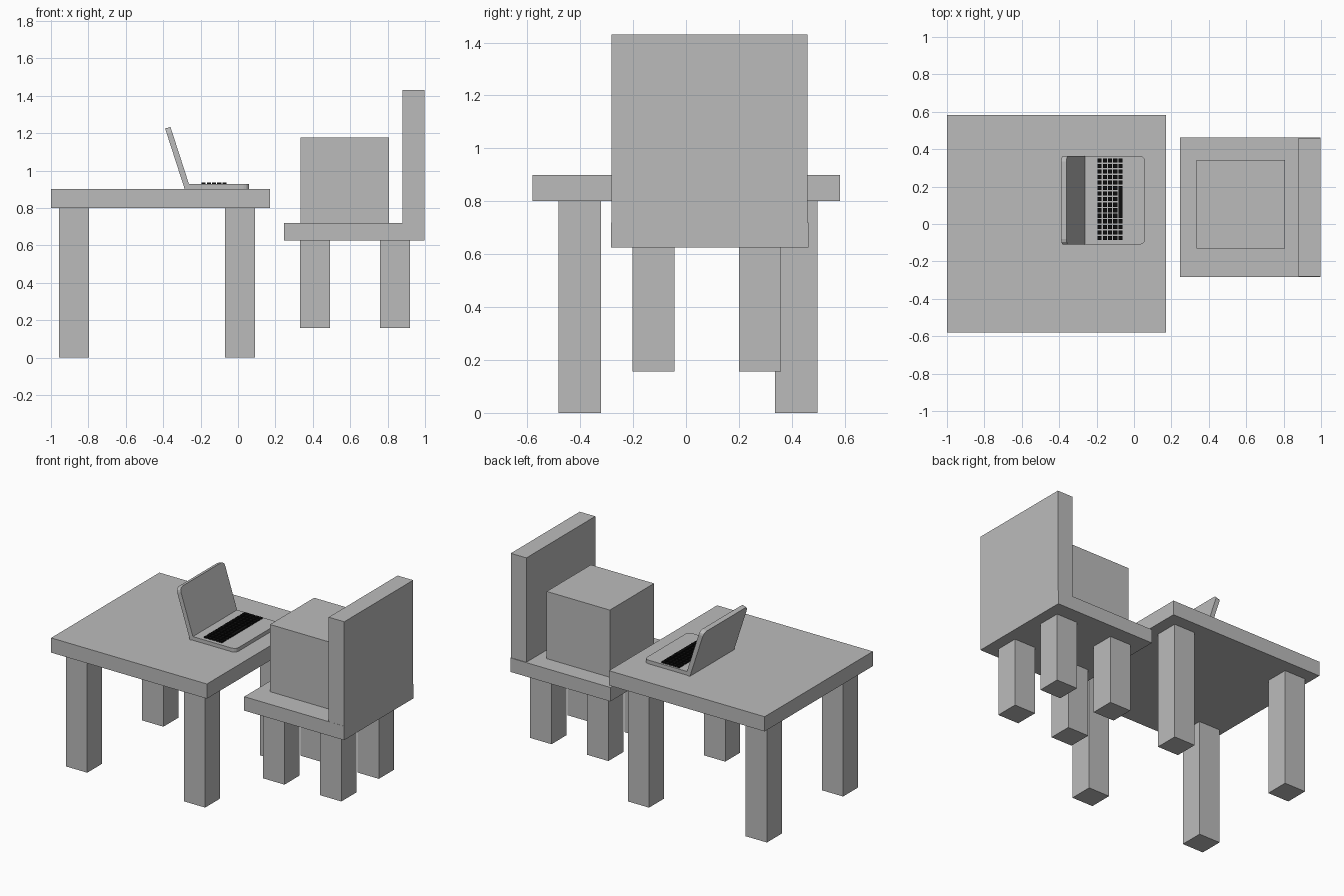
import bpy, bmesh, math
from mathutils import Matrix, Vector

if "Cube" in bpy.data.objects:
    bpy.data.objects.remove(bpy.data.objects["Cube"])


def material(name, value):
    m = bpy.data.materials.new(name)
    m.diffuse_color = (value, value, value, 1)
    m.use_nodes = True
    m.node_tree.nodes["Principled BSDF"].inputs["Base Color"].default_value = m.diffuse_color
    return m


GREY = material("grey", 0.5)
BLACK = material("black", 0.004)


def finish(bm, name, mat):
    bmesh.ops.recalc_face_normals(bm, faces=bm.faces)
    mesh = bpy.data.meshes.new(name)
    bm.to_mesh(mesh)
    bm.free()
    mesh.materials.append(mat)
    ob = bpy.data.objects.new(name, mesh)
    bpy.context.collection.objects.link(ob)
    return ob


def add_box(bm, x, y, z):
    size = Matrix.Diagonal((x[1] - x[0], y[1] - y[0], z[1] - z[0], 1))
    mid = Matrix.Translation((sum(x) / 2, sum(y) / 2, sum(z) / 2))
    bmesh.ops.create_cube(bm, size=1, matrix=mid @ size)


def box(name, x, y, z, mat=GREY):
    bm = bmesh.new()
    add_box(bm, x, y, z)
    return finish(bm, name, mat)


def legs(prefix, xs, ys, z, width=0.16):
    for i, x in enumerate(xs):
        for j, y in enumerate(ys):
            box(f"{prefix}_leg_{2 * i + j + 1}", (x, x + width), (y, y + width), z)


def laptop_half(name, length, thick, r=0.03):
    """Slab along +x with its two far corners rounded."""
    bm = bmesh.new()
    h = 0.2375
    pts = [(0, -h)]
    for k in range(4):
        a = math.radians(-90 + 30 * k)
        pts.append((length - r + r * math.cos(a), -h + r + r * math.sin(a)))
    pts += [(x, -y) for x, y in reversed(pts)]
    face = bm.faces.new([bm.verts.new((x, y, 0)) for x, y in pts])
    up = bmesh.ops.extrude_face_region(bm, geom=[face])
    bmesh.ops.translate(bm, vec=Vector((0, 0, thick)),
                        verts=[v for v in up["geom"] if isinstance(v, bmesh.types.BMVert)])
    return finish(bm, name, GREY)


# Table
box("table_top", (-1, 0.172), (-0.58, 0.583), (0.8, 0.9))
legs("table", (-0.957, -0.07), (-0.482, 0.337), (0, 0.8))

# Chair
box("seat", (0.245, 0.997), (-0.283, 0.463), (0.625, 0.72))
box("chair_back", (0.88, 0.997), (-0.282, 0.459), (0.72, 1.43))
legs("chair", (0.332, 0.76), (-0.203, 0.2), (0.157, 0.625))

# Block resting on the seat
box("seat_block", (0.333, 0.808), (-0.132, 0.343), (0.72, 1.177))

# Laptop
base = laptop_half("laptop_base", 0.34, 0.025)
base.location = (-0.28, 0.127, 0.902)
lid = laptop_half("laptop_lid", 0.345, 0.03)
lid.location = (-0.255, 0.127, 0.905)
lid.rotation_euler.y = math.radians(-107.9)

# Keyboard: five rows of keys, with a space bar in the row nearest the chair
bm = bmesh.new()
key_z = (0.924, 0.936)
for row in range(5):
    x = -0.184 + 0.028 * row
    for col in range(15):
        y = 0.34 - 0.0296 * col
        if row == 4 and 5 <= col <= 10:
            continue
        add_box(bm, (x - 0.011, x + 0.011), (y - 0.011, y + 0.011), key_z)
add_box(bm, (-0.083, -0.061), (0.033, 0.203), key_z)
finish(bm, "keyboard_keys", BLACK)
